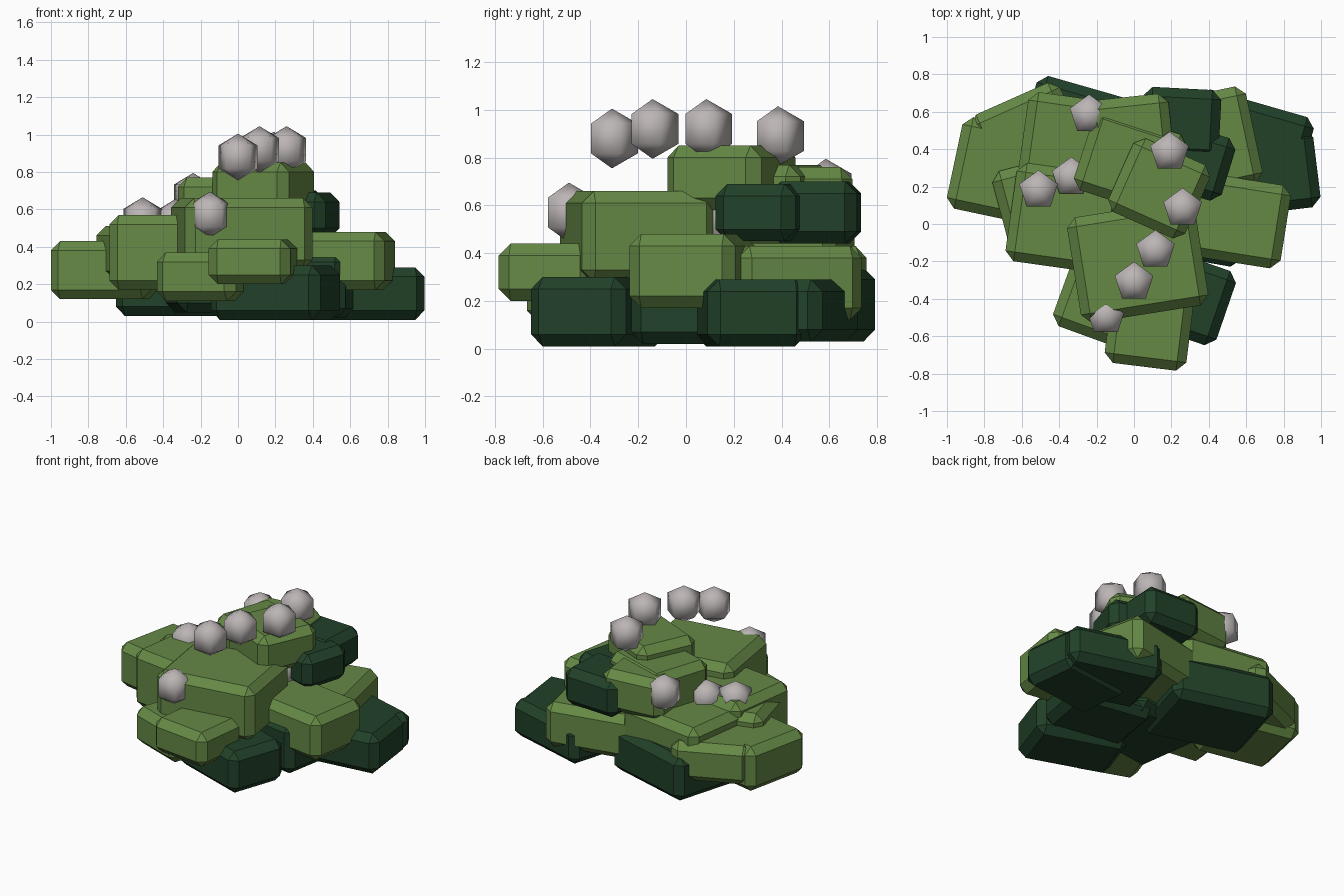
import bpy, bmesh
from math import radians
from mathutils import Matrix


def colour(name, rgb):
    m = bpy.data.materials.new(name)
    m.diffuse_color = (*rgb, 1)
    return m


LIGHT = colour("light_leaf", (0.13, 0.25, 0.06))
DARK = colour("dark_leaf", (0.015, 0.053, 0.022))
PETAL = colour("petal", (0.50, 0.46, 0.46))


def finish(bm, name, mat=None):
    me = bpy.data.meshes.new(name)
    bm.to_mesh(me)
    bm.free()
    if mat:
        me.materials.append(mat)
    ob = bpy.data.objects.new(name, me)
    bpy.context.collection.objects.link(ob)
    return ob


def clump(name, mat, x, y, w, d, z0, z1, rot, chamfer=0.05):
    """Chamfered block of leaves, turned about z."""
    bm = bmesh.new()
    bmesh.ops.create_cube(bm, size=1)
    bmesh.ops.scale(bm, vec=(w, d, z1 - z0), verts=bm.verts)
    bmesh.ops.bevel(bm, geom=bm.edges[:], offset=chamfer, segments=1,
                    affect='EDGES', profile=0.5)
    ob = finish(bm, name, mat)
    ob.matrix_world = (Matrix.Translation((x, y, (z0 + z1) / 2))
                       @ Matrix.Rotation(radians(rot), 4, 'Z'))


# light leaf clumps: x, y, width, depth, bottom, top, turn
light = {
    "front_main": (0.02, -0.20, 0.69, 0.57, 0.28, 0.66, 9),
    "front_low": (0.08, -0.565, 0.44, 0.40, 0.20, 0.44, -7),
    "front_left_low": (-0.16, -0.39, 0.45, 0.46, 0.11, 0.37, -20),
    "right": (0.51, 0.025, 0.61, 0.45, 0.17, 0.48, -9),
    "far_left": (-0.69, 0.28, 0.55, 0.50, 0.12, 0.43, -12),
    "back_left": (-0.56, 0.46, 0.52, 0.46, 0.16, 0.43, 24),
    "left_outer": (-0.44, 0.12, 0.56, 0.46, 0.22, 0.51, 15),
    "left_front": (-0.37, 0.03, 0.58, 0.53, 0.17, 0.57, -8),
    "back_middle": (-0.28, 0.36, 0.65, 0.62, 0.20, 0.52, -8),
    "back_right": (0.33, 0.42, 0.64, 0.53, 0.12, 0.43, 12),
    "upper_left": (-0.02, 0.33, 0.52, 0.45, 0.44, 0.77, -18),
    "upper_back": (-0.02, 0.49, 0.44, 0.38, 0.47, 0.76, 6),
    "top": (0.135, 0.19, 0.45, 0.43, 0.58, 0.85, -24),
}
for n, p in light.items():
    clump("light_clump_" + n, LIGHT, *p)

# dark leaf clumps
dark = {
    "upper_back": (0.25, 0.54, 0.42, 0.37, 0.44, 0.70, -3),
    "upper_right": (0.30, 0.34, 0.43, 0.35, 0.45, 0.69, -17),
    "back_right": (0.60, 0.41, 0.64, 0.49, 0.03, 0.29, -16),
    "far_right": (0.70, 0.27, 0.56, 0.42, 0.01, 0.29, 7),
    "front_right": (0.20, -0.365, 0.62, 0.42, 0.01, 0.30, -19),
    "middle": (0.32, 0.04, 0.58, 0.46, 0.02, 0.37, -10),
    "back_left": (-0.25, 0.43, 0.70, 0.58, 0.03, 0.34, -16),
    "centre": (-0.05, 0.02, 0.62, 0.56, 0.05, 0.32, 8),
}
for n, p in dark.items():
    clump("dark_clump_" + n, DARK, *p)

# blossoms: coarse five-sided balls
blossoms = [(0.19, 0.385, 0.89), (0.26, 0.085, 0.92), (0.115, -0.14, 0.92),
            (0.0, -0.31, 0.88), (-0.15, -0.49, 0.57), (-0.24, 0.585, 0.67),
            (-0.51, 0.18, 0.54), (-0.335, 0.25, 0.53), (0.22, 0.19, 0.53)]
for i, loc in enumerate(blossoms):
    bm = bmesh.new()
    bmesh.ops.create_uvsphere(bm, u_segments=5, v_segments=3, radius=0.125)
    for f in bm.faces:
        f.smooth = True
    finish(bm, f"blossom_{i + 1}", PETAL).location = loc
